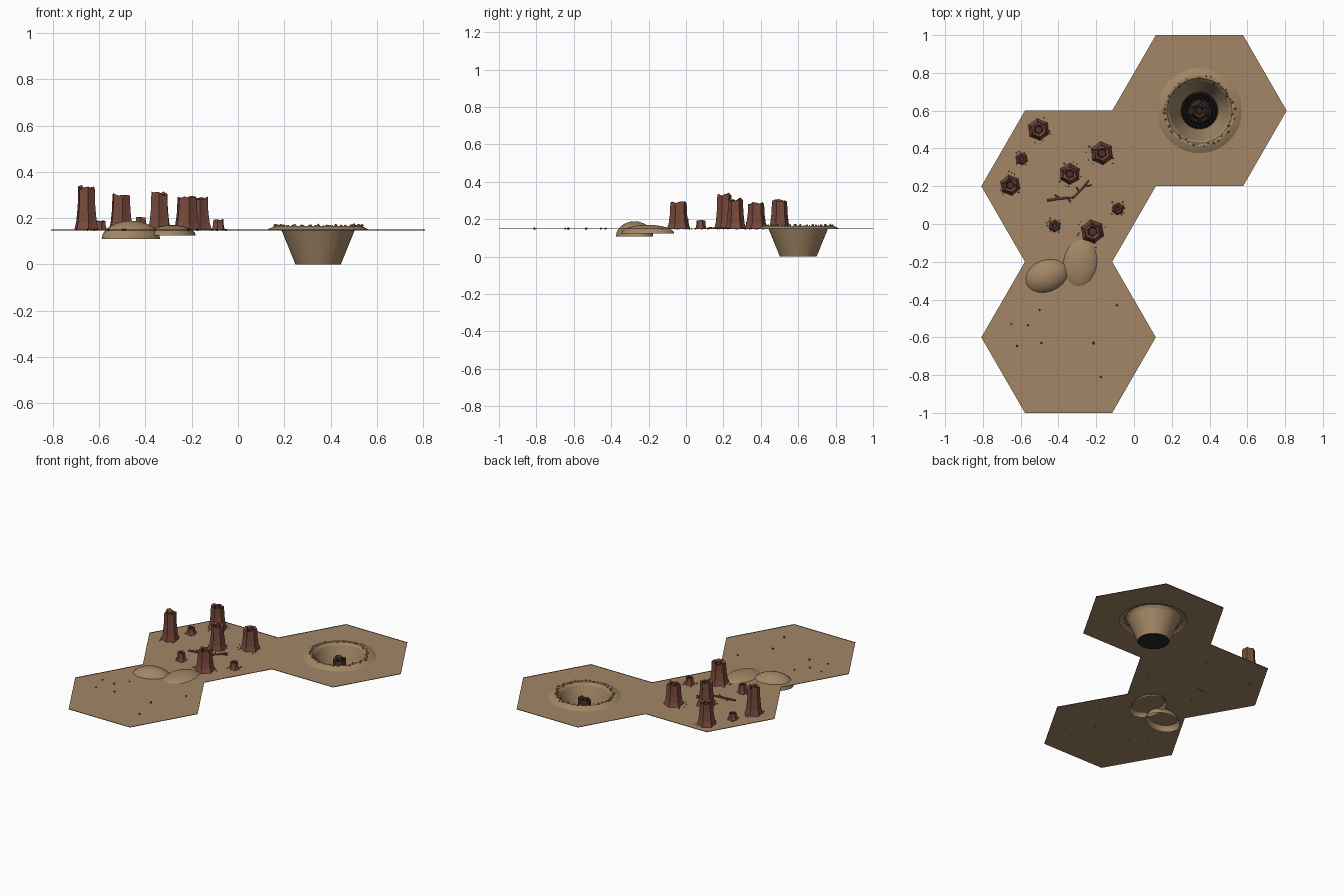
import bpy, bmesh, math, random
from mathutils import Vector, Matrix

random.seed(7)
if "Cube" in bpy.data.objects:
    bpy.data.objects.remove(bpy.data.objects["Cube"])

GROUND = 0.147
A = 0.4                      # tile apothem
R = A / math.cos(math.pi / 6)
C1, C2, C3 = (0.75 * R, 0.6), (-0.75 * R, 0.2), (-0.75 * R, -0.6)


def material(name, rgb):
    m = bpy.data.materials.new(name)
    m.use_nodes = True
    m.diffuse_color = (*rgb, 1)
    m.node_tree.nodes["Principled BSDF"].inputs["Base Color"].default_value = (*rgb, 1)
    return m


SAND = material("sand", (0.36, 0.24, 0.13))
BORDER = material("slate border", (0.04, 0.042, 0.055))
ROCK = material("red rock", (0.19, 0.068, 0.045))
DARK = material("dark rock", (0.07, 0.032, 0.026))
CHAR = material("charcoal", (0.02, 0.02, 0.02))


def finish(bm, name, *mats, smooth=False):
    mesh = bpy.data.meshes.new(name)
    bm.to_mesh(mesh)
    bm.free()
    for m in mats:
        mesh.materials.append(m)
    ob = bpy.data.objects.new(name, mesh)
    bpy.context.collection.objects.link(ob)
    if smooth:
        for p in mesh.polygons:
            p.use_smooth = True
    return ob


def corner(c, k):
    a = k * math.pi / 3
    return Vector((c[0] + R * math.cos(a), c[1] + R * math.sin(a), GROUND))


def ring(bm, c, r, z, n, star=1.0, jag=0.0):
    """Ring of verts; star < 1 pulls every second one inwards."""
    out = []
    for i in range(n):
        a = 2 * math.pi * i / n
        q = r * (star if i % 2 else 1)
        out.append(bm.verts.new((c[0] + q * math.cos(a), c[1] + q * math.sin(a),
                                 z + random.uniform(-jag, jag))))
    return out


def bridge(bm, a, b, mat=0):
    n = len(a)
    for i in range(n):
        j = (i + 1) % n
        bm.faces.new((a[i], a[j], b[j], b[i])).material_index = mat


def pebble(bm, x, y, z, s):
    """Small angular stone."""
    rot = Matrix.Rotation(random.uniform(0, 6), 4, Vector((1, random.random(), 1)))
    mat = Matrix.Translation((x, y, z)) @ rot @ Matrix.Diagonal((s, s * 0.8, s * 0.7, 1))
    bmesh.ops.create_icosphere(bm, subdivisions=1, radius=1, matrix=mat)


# Ground tiles; the pit tile has a round opening
for name, c in (("middle_tile", C2), ("front_tile", C3)):
    bm = bmesh.new()
    bm.faces.new([bm.verts.new(corner(c, k)) for k in range(6)])
    finish(bm, name, SAND)

bm = bmesh.new()
steps = 8
edge = [bm.verts.new(corner(C1, k).lerp(corner(C1, k + 1), s / steps))
        for k in range(6) for s in range(steps)]
bridge(bm, edge, ring(bm, C1, 0.21, GROUND, 6 * steps))
finish(bm, "pit_tile", SAND)

# Thin border following the joined outline
outline = ([(C1, k) for k in range(4)] + [(C2, k) for k in (2, 3, 4)]
           + [(C3, k) for k in (3, 4, 5, 0, 1)] + [(C2, 0), (C1, 5)])
bm = bmesh.new()
inner = bm.faces.new([bm.verts.new(corner(c, k)) for c, k in outline])
bmesh.ops.inset_region(bm, faces=[inner], thickness=0.011, use_boundary=True)
bmesh.ops.delete(bm, geom=[inner], context='FACES')
lifted = bmesh.ops.extrude_face_region(bm, geom=bm.faces[:])["geom"]
for v in lifted:
    if isinstance(v, bmesh.types.BMVert):
        v.co.z += 0.003
bmesh.ops.recalc_face_normals(bm, faces=bm.faces[:])
finish(bm, "tile_border", BORDER)

# Pit: raised lip, sloping wall, charcoal floor
bm = bmesh.new()
profile = [(0.225, GROUND), (0.21, 0.155), (0.187, 0.165), (0.172, 0.164), (0.158, GROUND), (0.098, 0.0)]
rings = [ring(bm, C1, r, z, 48) for r, z in profile]
for a, b in zip(rings, rings[1:]):
    bridge(bm, a, b)
bm.faces.new(rings[-1]).material_index = 1
bmesh.ops.recalc_face_normals(bm, faces=bm.faces[:])
pit = finish(bm, "pit", SAND, CHAR)

# Stones scattered on the lip
bm = bmesh.new()
for i in range(48):
    a = 2 * math.pi * (i + random.random()) / 48
    r = random.uniform(0.163, 0.192)
    pebble(bm, C1[0] + r * math.cos(a), C1[1] + r * math.sin(a), 0.167, random.uniform(0.004, 0.011))
finish(bm, "lip_stones", SAND)

# Jagged teeth around the pit floor
bm = bmesh.new()
for count, r, h in ((28, 0.086, 0.035), (22, 0.068, 0.05)):
    for i in range(count):
        a = 2 * math.pi * i / count
        x, y = C1[0] + r * math.cos(a), C1[1] + r * math.sin(a)
        bmesh.ops.create_cone(bm, cap_ends=True, segments=5, radius1=0.011, radius2=0.002,
                              depth=h, matrix=Matrix.Translation((x, y, h / 2 + 0.002)))
finish(bm, "pit_teeth", CHAR)

# Rock spires with fluted sides and hollow broken tops
spires = [(-0.505, 0.50, 0.06, 0.305), (-0.655, 0.205, 0.056, 0.338),
          (-0.34, 0.265, 0.058, 0.312), (-0.17, 0.375, 0.063, 0.29),
          (-0.22, -0.04, 0.065, 0.292), (-0.595, 0.345, 0.034, 0.19),
          (-0.085, 0.08, 0.034, 0.194), (-0.42, -0.01, 0.034, 0.204)]


def spire(name, c, r, base, top, mats):
    bm = bmesh.new()
    h = top - base
    outer = [ring(bm, c, r * q, base + h * t, 12, 0.84, j * h)
             for q, t, j in ((1, 0, 0), (0.83, 0.2, 0.02), (0.72, 0.55, 0.02), (0.68, 0.97, 0.06))]
    outer.append(ring(bm, c, r * 0.42, base + h * 0.93, 12, 0.84, 0.05 * h))
    outer.append(ring(bm, c, r * 0.34, base + h * 0.72, 12, 0.84))
    for i, (a, b) in enumerate(zip(outer, outer[1:])):
        bridge(bm, a, b, 1 if i == 4 else 0)
    bm.faces.new(outer[-1]).material_index = 1
    bmesh.ops.recalc_face_normals(bm, faces=bm.faces[:])
    rot = Matrix.Rotation(math.pi / 6 + random.uniform(-0.2, 0.2), 4, 'Z')
    bmesh.ops.rotate(bm, verts=bm.verts[:], cent=(*c, 0), matrix=rot)
    finish(bm, name, *mats)


for i, (x, y, r, top) in enumerate(spires):
    spire(f"rock_spire_{i + 1}", (x, y), r, GROUND, top, (ROCK, DARK))
spire("pit_spire", C1, 0.058, 0.0, 0.135, (DARK, CHAR))

# Rubble around the spires
bm = bmesh.new()
for x, y, r, top in spires:
    for i in range(7):
        a = random.uniform(0, 2 * math.pi)
        d = r * random.uniform(1.0, 1.35)
        pebble(bm, x + d * math.cos(a), y + d * math.sin(a), GROUND + 0.002, random.uniform(0.003, 0.006))
finish(bm, "spire_rubble", ROCK)

# Loose stones on the front tile
bm = bmesh.new()
for x, y in ((-0.65, -0.53), (-0.62, -0.645), (-0.56, -0.535), (-0.5, -0.455),
             (-0.49, -0.63), (-0.215, -0.63), (-0.09, -0.43), (-0.175, -0.81)):
    pebble(bm, x, y, GROUND + 0.003, random.uniform(0.006, 0.01))
finish(bm, "loose_stones", ROCK)

# Fallen branch with twigs
branch = bpy.data.curves.new("fallen_branch", 'CURVE')
branch.dimensions = '3D'
branch.bevel_depth = 0.009
branch.bevel_resolution = 1
branch.use_fill_caps = True
for path in ([(-0.46, 0.125), (-0.39, 0.135), (-0.32, 0.14), (-0.28, 0.18), (-0.24, 0.23)],
             [(-0.29, 0.17), (-0.305, 0.195)], [(-0.265, 0.20), (-0.225, 0.205)],
             [(-0.39, 0.135), (-0.42, 0.155)], [(-0.35, 0.138), (-0.335, 0.115)]):
    s = branch.splines.new('POLY')
    s.points.add(len(path) - 1)
    for i, (p, (x, y)) in enumerate(zip(s.points, path)):
        p.co = (x, y, GROUND + 0.005, 1)
        p.radius = (0.7 if len(path) > 2 else 0.5) * (1 - 0.4 * i / len(path))
branch.materials.append(ROCK)
bpy.context.collection.objects.link(bpy.data.objects.new("fallen_branch", branch))

# Sand domes, open underneath
for name, c, size, z, turn in (("left_dune", (-0.285, -0.205), (0.102, 0.144), 0.124, -8),
                               ("right_dune", (-0.463, -0.275), (0.13, 0.096), 0.109, 20)):
    bm = bmesh.new()
    h = 0.046 if name == "left_dune" else 0.08
    layers = [ring(bm, (0, 0), math.cos(t), math.sin(t), 20)
              for t in (i * math.pi / 12 for i in range(6))]
    for a, b in zip(layers, layers[1:]):
        bridge(bm, a, b)
    tip = bm.verts.new((0, 0, 1))
    for i in range(20):
        bm.faces.new((layers[-1][i], layers[-1][(i + 1) % 20], tip))
    bm.transform(Matrix.Translation((*c, z)) @ Matrix.Rotation(math.radians(turn), 4, 'Z')
                 @ Matrix.Diagonal((*size, h, 1)))
    finish(bm, name, SAND, smooth=True)
